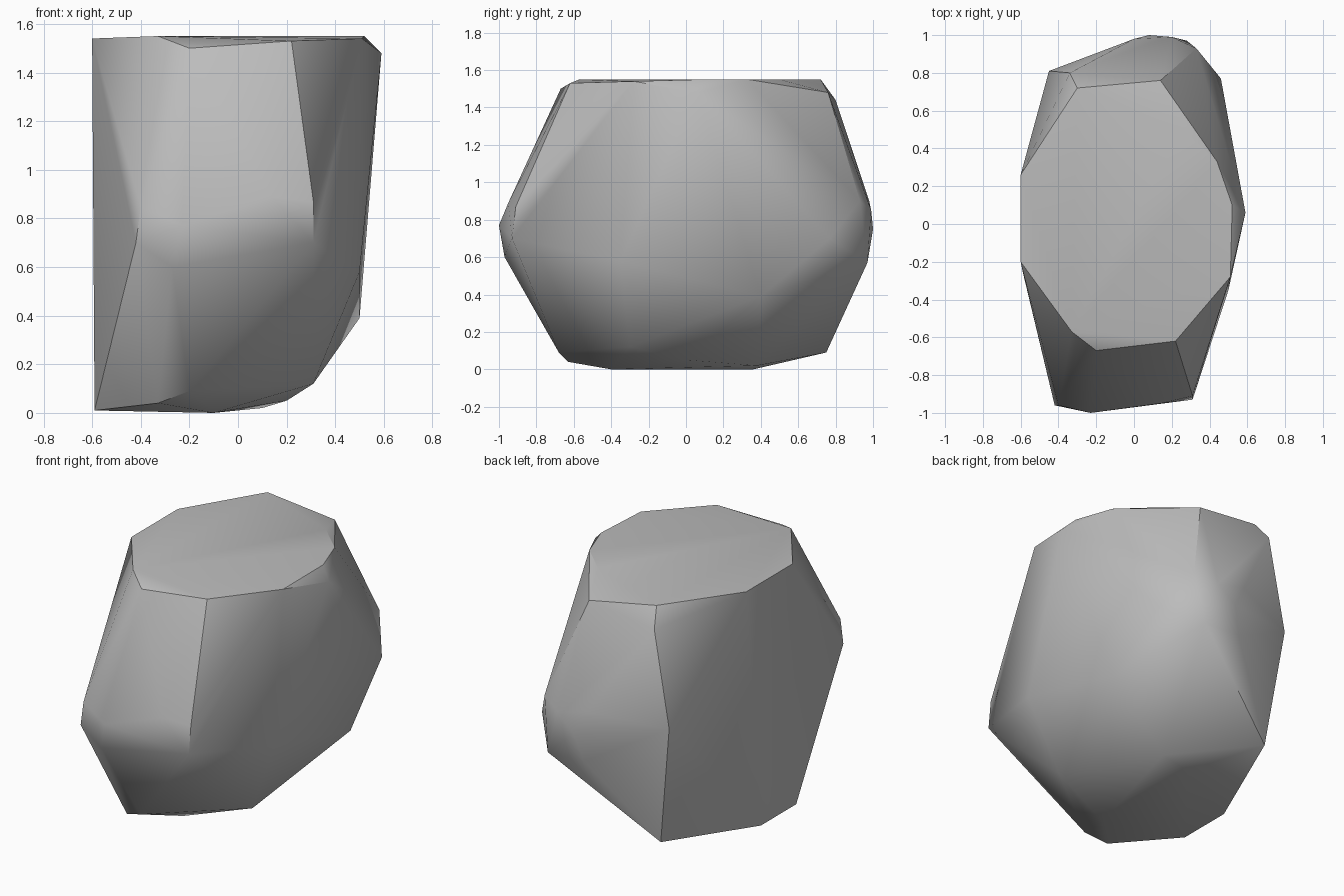
import bpy
import bmesh
import math

default_cube = bpy.data.objects.get("Cube")
if default_cube:
    bpy.data.objects.remove(default_cube, do_unlink=True)


def make_material(name, colour):
    material = bpy.data.materials.new(name)
    material.use_nodes = True
    material.diffuse_color = colour
    material.node_tree.nodes["Principled BSDF"].inputs["Base Color"].default_value = colour
    return material


def make_boulder(name, outlines, material):
    """Wrap a faceted stone skin around a stack of loose outlines."""
    bm = bmesh.new()
    for outline in outlines:
        for corner in outline:
            bm.verts.new(corner)
    hull = bmesh.ops.convex_hull(bm, input=list(bm.verts))
    unused = {item for item in hull["geom_interior"] + hull["geom_unused"]
              if isinstance(item, bmesh.types.BMVert)}
    bmesh.ops.delete(bm, geom=list(unused), context="VERTS")
    bmesh.ops.recalc_face_normals(bm, faces=list(bm.faces))

    mesh = bpy.data.meshes.new(name)
    bm.to_mesh(mesh)
    bm.free()
    mesh.materials.append(material)
    boulder = bpy.data.objects.new(name, mesh)
    bpy.context.collection.objects.link(boulder)

    # Soften shallow creases and keep the broken edges crisp
    bpy.ops.object.select_all(action="DESELECT")
    boulder.select_set(True)
    bpy.context.view_layer.objects.active = boulder
    bpy.ops.object.shade_smooth_by_angle(angle=math.radians(30))
    return boulder


# Flat broken top, with its chipped rim
top_rim = [
    (-.6, .26, 1.54), (-.3, .72, 1.55), (.14, .76, 1.48), (.26, .5, 1.55),
    (.44, .33, 1.55), (.52, .1, 1.55), (.51, -.28, 1.54), (.22, -.62, 1.53),
    (-.2, -.67, 1.5), (-.33, -.57, 1.55), (-.6, -.2, 1.54), (-.34, .8, 1.44),
    (.59, .06, 1.48),
]

# Bulging waist: blunt nose, right flank, then the back
nose = [
    (-.42, -.96, .7), (-.4, -.96, .85), (-.23, -1, .77), (-.27, -.97, .6),
    (.14, -.95, .89), (.31, -.91, .87), (.31, -.93, .7),
]
flank = [(.5, -.35, .58), (.5, .4, .39), (.46, .77, .7)]
back = [
    (.33, .93, .9), (.28, .97, .57), (.2, .99, .85), (.08, 1, .75),
    (.03, .97, .58), (0, .98, .9), (-.45, .81, .85),
]

# Narrower foot, undercut towards the right flank
foot = [
    (-.59, -.25, .01), (-.59, .1, .01), (-.35, .75, .09), (.1, .38, .02),
    (.2, 0, .05), (.31, -.3, .12), (-.2, -.68, .09), (-.33, -.63, .04),
    (-.1, -.4, 0), (-.1, .36, 0),
]

stone = make_material("grey_stone", (.5, .5, .5, 1))
make_boulder("boulder", [top_rim, nose, flank, back, foot], stone)
